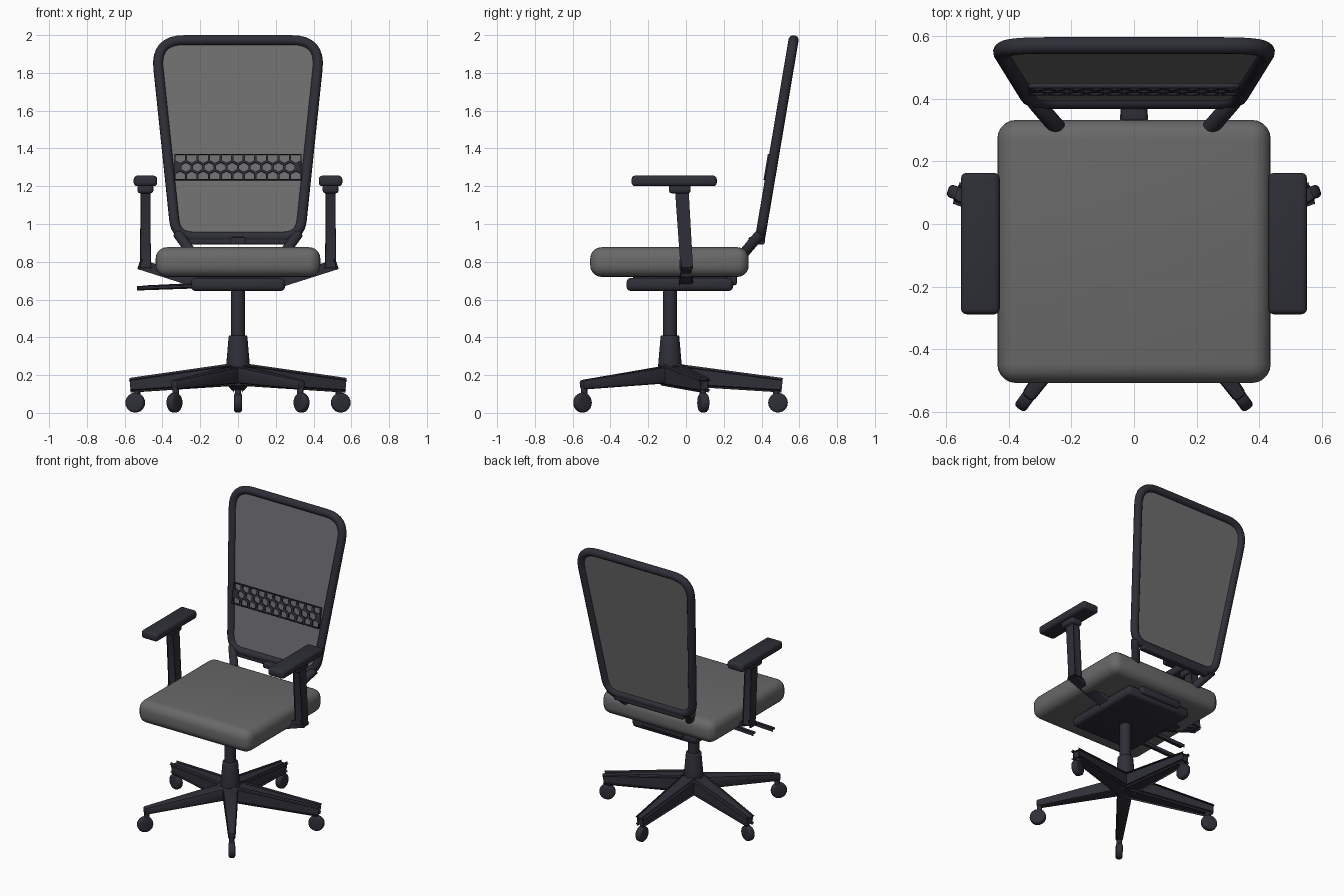
import bpy, bmesh, math
from mathutils import Vector as V

cube = bpy.data.objects.get("Cube")
if cube:
    bpy.data.objects.remove(cube, do_unlink=True)


def material(name, rgb):
    m = bpy.data.materials.new(name)
    m.use_nodes = True
    m.diffuse_color = (*rgb, 1)
    m.node_tree.nodes["Principled BSDF"].inputs["Base Color"].default_value = (*rgb, 1)
    return m


DARK = material("dark plastic", (0.028, 0.028, 0.039))
SEAT = material("grey fabric", (0.14, 0.14, 0.14))
MESH = material("grey mesh", (0.155, 0.155, 0.16))


def finish(name, bm, mat, bevel=0, segments=3):
    if bevel:
        bmesh.ops.bevel(bm, geom=bm.edges[:], offset=bevel, segments=segments,
                        profile=0.5, affect='EDGES', clamp_overlap=True)
    bmesh.ops.recalc_face_normals(bm, faces=bm.faces[:])
    me = bpy.data.meshes.new(name)
    bm.to_mesh(me)
    bm.free()
    me.materials.append(mat)
    me.shade_smooth()
    me.set_sharp_from_angle(angle=math.radians(40))
    ob = bpy.data.objects.new(name, me)
    bpy.context.collection.objects.link(ob)
    return ob


def box(name, lo, hi, mat=DARK, bevel=0.015, segments=3):
    bm = bmesh.new()
    bmesh.ops.create_cube(bm, size=1)
    lo, hi = V(lo), V(hi)
    for v in bm.verts:
        v.co = (lo + hi) / 2 + v.co * (hi - lo)
    return finish(name, bm, mat, bevel, segments)


def beam(name, p, q, size_p, size_q, bevel=0.01):
    """Tapered bar from p to q; sizes are (width, height)."""
    p, q = V(p), V(q)
    d = (q - p).normalized()
    side = d.cross(V((0, 0, 1)))
    side = side.normalized() if side.length > 0.2 else V((1, 0, 0))
    up = side.cross(d)
    bm = bmesh.new()
    bmesh.ops.create_cube(bm, size=1)
    for v in bm.verts:
        end, (w, h) = (p, size_p) if v.co.z < 0 else (q, size_q)
        v.co = end + side * v.co.x * w + up * v.co.y * h
    return finish(name, bm, DARK, bevel, 2)


def rod(name, p, q, r, r2=None, bevel=0):
    """Round bar from p to q, optionally tapered or with rounded rims."""
    p, q = V(p), V(q)
    bm = bmesh.new()
    bmesh.ops.create_cone(bm, cap_ends=True, segments=24, radius1=r,
                          radius2=r if r2 is None else r2, depth=(q - p).length)
    if bevel:
        rims = [e for e in bm.edges if any(len(f.verts) > 4 for f in e.link_faces)]
        bmesh.ops.bevel(bm, geom=rims, offset=bevel, segments=3, profile=0.5, affect='EDGES')
    turn = (q - p).to_track_quat('Z', 'Y').to_matrix()
    for v in bm.verts:
        v.co = (p + q) / 2 + turn @ v.co
    return finish(name, bm, DARK)


# Five-legged base with casters
CY = -0.085


def polar(r, a, z):
    return V((r * math.cos(a), CY + r * math.sin(a), z))


for i in range(5):
    a = math.pi / 2 + i * math.tau / 5
    beam(f"base_leg_{i}", polar(0.02, a, 0.203), polar(0.58, a, 0.148), (0.1, 0.09), (0.045, 0.05), 0.014)
    rod(f"caster_stem_{i}", polar(0.562, a, 0.07), polar(0.562, a, 0.15), 0.017)
    tangent = V((-math.sin(a), math.cos(a), 0)) * 0.021
    hub = polar(0.572, a, 0.054)
    rod(f"caster_wheel_{i}", hub - tangent, hub + tangent, 0.052, bevel=0.013)

rod("base_hub", (0, CY, 0.165), (0, CY, 0.41), 0.07, 0.049, 0.006)
rod("gas_column", (0, CY, 0.39), (0, CY, 0.66), 0.037)

# Seat, tilt mechanism and levers
box("seat", (-0.436, -0.507, 0.72), (0.436, 0.332, 0.877), SEAT, 0.06, 5)
box("mechanism", (-0.25, -0.315, 0.645), (0.25, 0.25, 0.715), DARK, 0.025)
box("seat_plate", (-0.22, -0.28, 0.7), (0.22, 0.22, 0.735))
box("rear_bracket", (-0.16, 0.18, 0.675), (0.16, 0.27, 0.73))
beam("height_lever", (-0.22, -0.085, 0.675), (-0.47, -0.085, 0.664), (0.025, 0.016), (0.035, 0.014), 0.005)
beam("tilt_lever", (-0.22, -0.215, 0.672), (-0.53, -0.215, 0.66), (0.025, 0.016), (0.035, 0.014), 0.005)

# Armrests
for s, label in ((1, "left"), (-1, "right")):
    x = s * 0.49
    box(f"{label}_arm_pad", (x - 0.062, -0.288, 1.2), (x + 0.062, 0.163, 1.256), DARK, 0.018)
    box(f"{label}_arm_pad_mount", (x - 0.042, -0.09, 1.162), (x + 0.042, 0.025, 1.21))
    beam(f"{label}_arm_post", (x, 0.004, 0.77), (x, -0.022, 1.18), (0.058, 0.046), (0.052, 0.052))
    beam(f"{label}_arm_bracket", (s * 0.2, 0, 0.685), (s * 0.515, 0, 0.785), (0.08, 0.035), (0.05, 0.035))


# Reclined back: rounded outline lying in a tilted plane
def on_back(x, z, offset=0):
    return V((x, 0.393 + (z - 0.93) * 0.169 + offset, z))


def rounded(corners, steps=8):
    """corners: (x, z, radius) of a closed outline."""
    pts = []
    for i, (x, z, r) in enumerate(corners):
        c = V((x, z))
        ends = []
        for n in (corners[i - 1], corners[(i + 1) % len(corners)]):
            ends.append(c + (V(n[:2]) - c).normalized() * r)
        for k in range(steps + 1):
            t = k / steps
            pts.append(ends[0] * (1 - t) ** 2 + c * 2 * t * (1 - t) + ends[1] * t * t)
    return pts


outline = rounded([(-0.328, 0.932, 0.09), (0.328, 0.932, 0.09), (0.437, 1.973, 0.15), (-0.437, 1.973, 0.15)])

curve = bpy.data.curves.new("back_frame_path", 'CURVE')
curve.dimensions = '3D'
curve.bevel_depth = 0.027
curve.bevel_resolution = 4
spline = curve.splines.new('POLY')
spline.points.add(len(outline) - 1)
for pt, (x, z) in zip(spline.points, outline):
    pt.co = (*on_back(x, z), 1)
spline.use_cyclic_u = True
path = bpy.data.objects.new("back_frame_path", curve)
bpy.context.collection.objects.link(path)
bpy.context.view_layer.update()
tube = bpy.data.meshes.new_from_object(path.evaluated_get(bpy.context.evaluated_depsgraph_get()))
bpy.data.objects.remove(path, do_unlink=True)
bm = bmesh.new()
bm.from_mesh(tube)
finish("back_frame", bm, DARK)

bm = bmesh.new()
face = bm.faces.new([bm.verts.new(on_back(x, z, -0.006)) for x, z in outline])
extruded = bmesh.ops.extrude_face_region(bm, geom=[face])["geom"]
bm_verts = [g for g in extruded if isinstance(g, bmesh.types.BMVert)]
bmesh.ops.translate(bm, verts=bm_verts, vec=(0, 0.012, 0))
finish("back_panel", bm, MESH)

# Honeycomb lumbar band: three staggered rows of ring cells
COLS, ROWS, LOW, HIGH, HALF = 22, 3, 1.232, 1.37, 0.337


def lattice(k, j):
    z = LOW + (HIGH - LOW) * j / ROWS
    if 0 < j < ROWS:
        z += 0.008 if (k + j) % 2 == 0 else -0.008
    return V((-HALF + 2 * HALF * k / COLS, z))


bm = bmesh.new()


def patch(points):
    bm.faces.new([bm.verts.new(on_back(x, z, -0.026)) for x, z in points])


for j in range(ROWS):
    start = j % 2
    for k in range(start, COLS - 1, 2):
        outer = [lattice(k + i, j) for i in range(3)] + [lattice(k + i, j + 1) for i in (2, 1, 0)]
        centre = sum(outer, V((0, 0))) / 6
        inner = [centre + (p - centre) * 0.8 for p in outer]
        for i in range(6):
            n = (i + 1) % 6
            patch([outer[i], outer[n], inner[n], inner[i]])
    if start:
        for k in (0, COLS - 1):
            patch([lattice(k, j), lattice(k + 1, j), lattice(k + 1, j + 1), lattice(k, j + 1)])
bmesh.ops.remove_doubles(bm, verts=bm.verts[:], dist=0.0005)
band = finish("lumbar_band", bm, DARK)
solid = band.modifiers.new("thickness", 'SOLIDIFY')
solid.thickness = 0.016
solid.offset = 0

# Struts joining the back to the seat
for s, label in ((1, "left"), (-1, "right")):
    rod(f"{label}_back_strut", (s * 0.225, 0.285, 0.82), (s * 0.32, 0.395, 0.95), 0.027, bevel=0.008)
box("back_pivot_bar", (-0.27, 0.372, 0.892), (0.27, 0.417, 0.935), DARK, 0.01)
box("back_centre_bracket", (-0.04, 0.33, 0.892), (0.04, 0.4, 0.93), DARK, 0.008)
